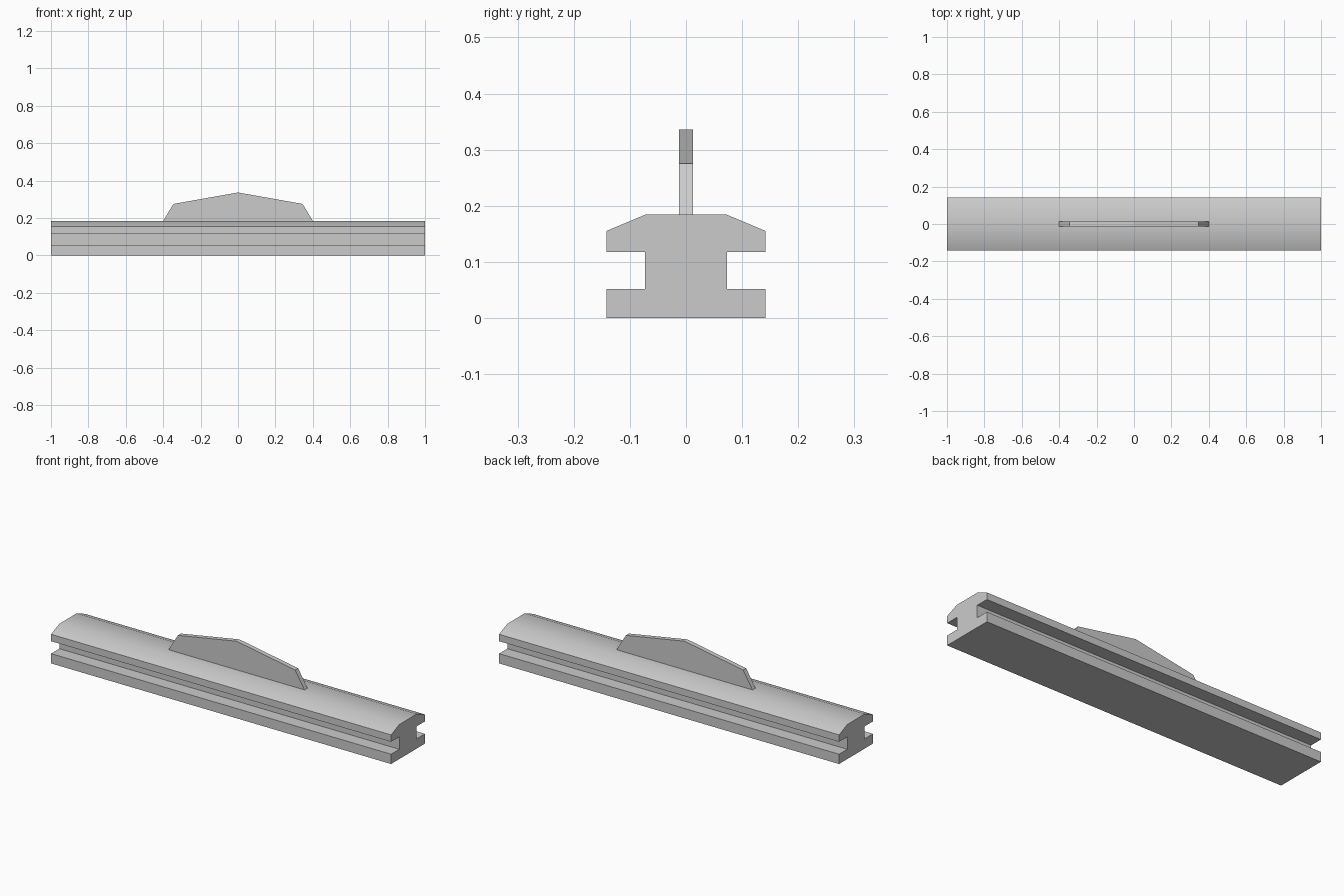
import bpy, bmesh
from mathutils import Vector

if "Cube" in bpy.data.objects:
    bpy.data.objects.remove(bpy.data.objects["Cube"])


def extrude_profile(name, points, direction):
    """Fill a closed profile and extrude it into a solid."""
    bm = bmesh.new()
    face = bm.faces.new([bm.verts.new(p) for p in points])
    result = bmesh.ops.extrude_face_region(bm, geom=[face], use_keep_orig=True)
    moved = [g for g in result["geom"] if isinstance(g, bmesh.types.BMVert)]
    bmesh.ops.translate(bm, verts=moved, vec=Vector(direction))
    bmesh.ops.recalc_face_normals(bm, faces=bm.faces[:])
    mesh = bpy.data.meshes.new(name)
    bm.to_mesh(mesh)
    bm.free()
    obj = bpy.data.objects.new(name, mesh)
    bpy.context.collection.objects.link(obj)
    return obj


def mirrored(half):
    """Complete a half outline (bottom to top) on the negative side."""
    return half + [(-u, z) for u, z in reversed(half) if u > 0]


# Grooved rail: wide foot, narrow web, head with sloped shoulders
rail_half = [(0.142, 0), (0.142, 0.052), (0.073, 0.052), (0.073, 0.118),
             (0.142, 0.118), (0.142, 0.155), (0.073, 0.184)]
rail = extrude_profile("rail", [(-1, y, z) for y, z in mirrored(rail_half)], (2, 0, 0))

# Soft shading over the head only; square corners stay sharp
bpy.context.view_layer.objects.active = rail
rail.select_set(True)
bpy.ops.object.shade_smooth_by_angle(angle=0.6)
rail.select_set(False)

# Thin peaked fin standing on the rail
fin_half = [(0.4, 0.184), (0.345, 0.275), (0, 0.336)]
extrude_profile("fin", [(x, -0.0125, z) for x, z in mirrored(fin_half)], (0, 0.025, 0))
